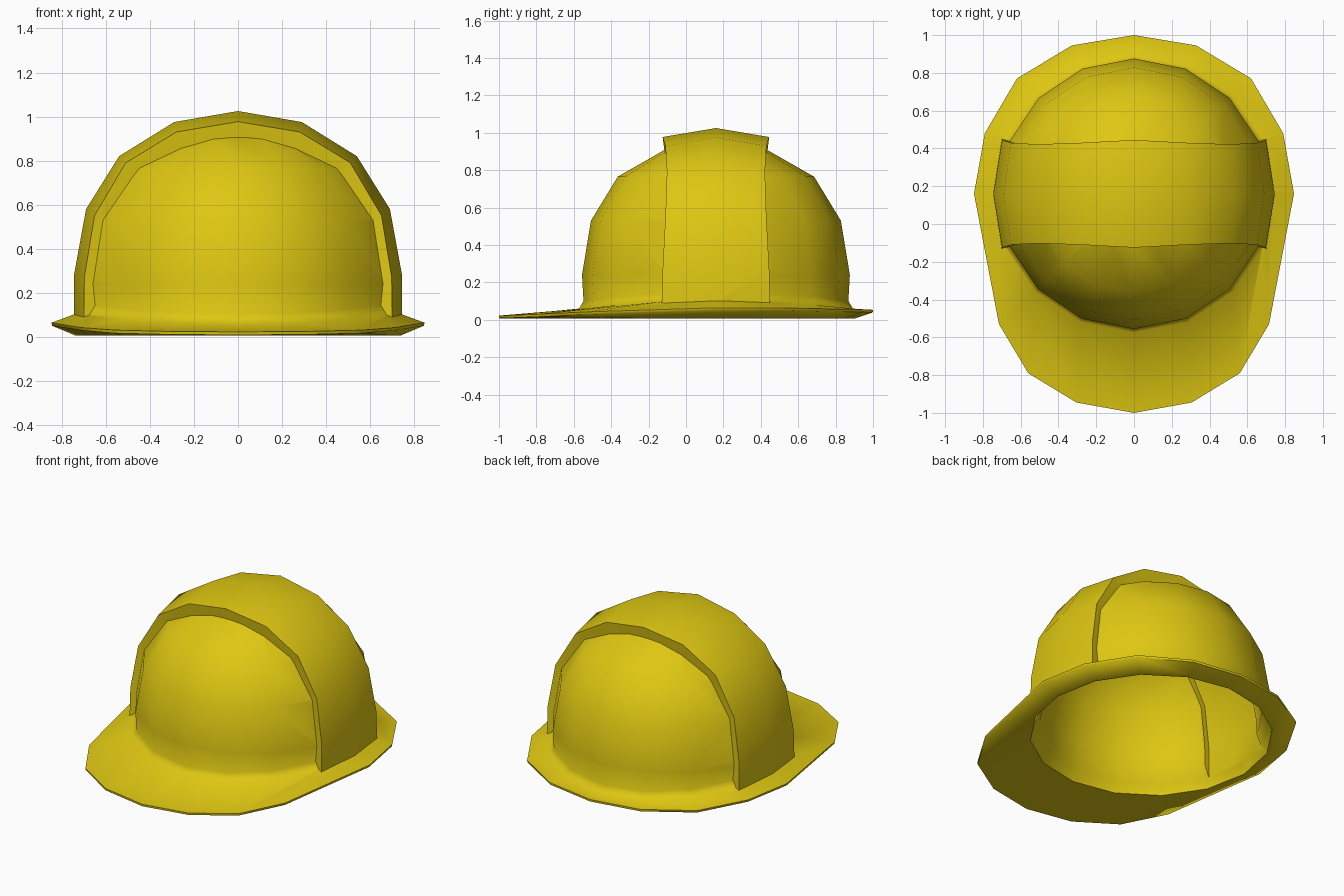
import bpy, bmesh, math

if "Cube" in bpy.data.objects:
    bpy.data.objects.remove(bpy.data.objects["Cube"])

N = 16          # sides around the hat
CY = 0.16       # dome centre in y

yellow = bpy.data.materials.new("safety yellow")
yellow.diffuse_color = (0.73, 0.57, 0.006, 1)
yellow.use_nodes = True
yellow.node_tree.nodes["Principled BSDF"].inputs["Base Color"].default_value = yellow.diffuse_color


def ring(r, z, side=0.0):
    """Circle round the dome axis; 'side' lifts it at left and right."""
    angles = [2 * math.pi * i / N for i in range(N)]
    return [(r * math.sin(a), CY + r * math.cos(a), z + side * math.sin(a) ** 2)
            for a in angles]


def solid(name, rows, tips=None):
    """Skin closed rows into a solid, ended by two tip points or flat caps."""
    bm = bmesh.new()
    grid = [[bm.verts.new(p) for p in row] for row in rows]
    n = len(rows[0])
    for a, b in zip(grid, grid[1:]):
        for i in range(n):
            j = (i + 1) % n
            bm.faces.new((a[i], a[j], b[j], b[i]))
    for k, row in enumerate((grid[0], grid[-1])):
        if tips:
            tip = bm.verts.new(tips[k])
            for i in range(n):
                bm.faces.new((row[i], row[(i + 1) % n], tip))
        else:
            bm.faces.new(row)
    bmesh.ops.recalc_face_normals(bm, faces=bm.faces)
    me = bpy.data.meshes.new(name)
    bm.to_mesh(me)
    bm.free()
    me.materials.append(yellow)
    ob = bpy.data.objects.new(name, me)
    bpy.context.collection.objects.link(ob)
    return ob


def combine(ob, tool, operation):
    """Apply a boolean and drop the helper solid."""
    mod = ob.modifiers.new("join", 'BOOLEAN')
    mod.operation, mod.solver, mod.object = operation, 'EXACT', tool
    bpy.context.view_layer.update()
    graph = bpy.context.evaluated_depsgraph_get()
    me = bpy.data.meshes.new_from_object(ob.evaluated_get(graph))
    ob.modifiers.clear()
    ob.data = me
    bpy.data.objects.remove(tool)


# Brim outline, right half from back to front (x, y, z), then mirrored
half = [(0, 1.0, .053), (.33, .945, .055), (.62, .77, .058), (.79, .48, .064),
        (.847, .16, .064), (.715, -.53, .042), (.56, -.79, .030),
        (.305, -.945, .024), (0, -1.0, .022)]
outline = half + [(-x, y, z) for x, y, z in half[-2:0:-1]]
lower_edge = [(x * .997, y * .998, z - .014) for x, y, z in outline]

# Dome with flared brim
helmet = solid("helmet_shell", [
    ring(.74, .006), lower_edge, outline, ring(.735, .055, .05),
    ring(.708, .10, .05), ring(.716, .24), ring(.668, .53), ring(.525, .765),
    ring(.28, .905)], [(0, CY, .006), (0, CY, .955)])

# Hollow inside of the dome
cavity = solid("dome_hollow", [
    ring(.727, -.02), ring(.725, .008), ring(.70, .07), ring(.667, .14),
    ring(.665, .24), ring(.62, .51), ring(.488, .725), ring(.26, .857)],
    [(0, CY, -.02), (0, CY, .91)])


def band(name, centre, shoulder, foot, spread):
    """Arched strip over the crown, from right end to left end."""
    rows = []
    for (cx, cz), (sx, sz), (fx, fz), w in zip(centre, shoulder, foot, spread):
        f = w - .012
        rows.append([(fx, CY - f, fz), (sx, CY - w, sz), (cx, CY, cz),
                     (sx, CY + w, sz), (fx, CY + f, fz)])
    rows += [[(-x, y, z) for x, y, z in row] for row in rows[-2::-1]]
    return solid(name, rows)


# Raised crown band and the matching channel inside it
width = [.29, .285, .27, .262, .27, .285]
crown_band = band(
    "crown_band",
    [(.745, .085), (.745, .28), (.69, .58), (.54, .82), (.29, .975), (0, 1.025)],
    [(.70, .085), (.698, .27), (.652, .55), (.51, .79), (.28, .93), (0, .977)],
    [(.64, .085), (.635, .27), (.595, .505), (.465, .715), (.26, .84), (0, .885)],
    width)
channel = band(
    "band_hollow",
    [(.695, -.015), (.695, .28), (.642, .565), (.505, .785), (.275, .925), (0, .975)],
    [(.655, -.015), (.652, .265), (.607, .53), (.475, .75), (.263, .882), (0, .928)],
    [(.50, -.015), (.50, .2), (.47, .38), (.36, .54), (.2, .64), (0, .68)],
    [w - .045 for w in width])

combine(helmet, crown_band, 'UNION')
combine(helmet, cavity, 'DIFFERENCE')
combine(helmet, channel, 'DIFFERENCE')

bpy.context.view_layer.objects.active = helmet
helmet.select_set(True)
bpy.ops.object.shade_smooth_by_angle(angle=math.radians(62))
